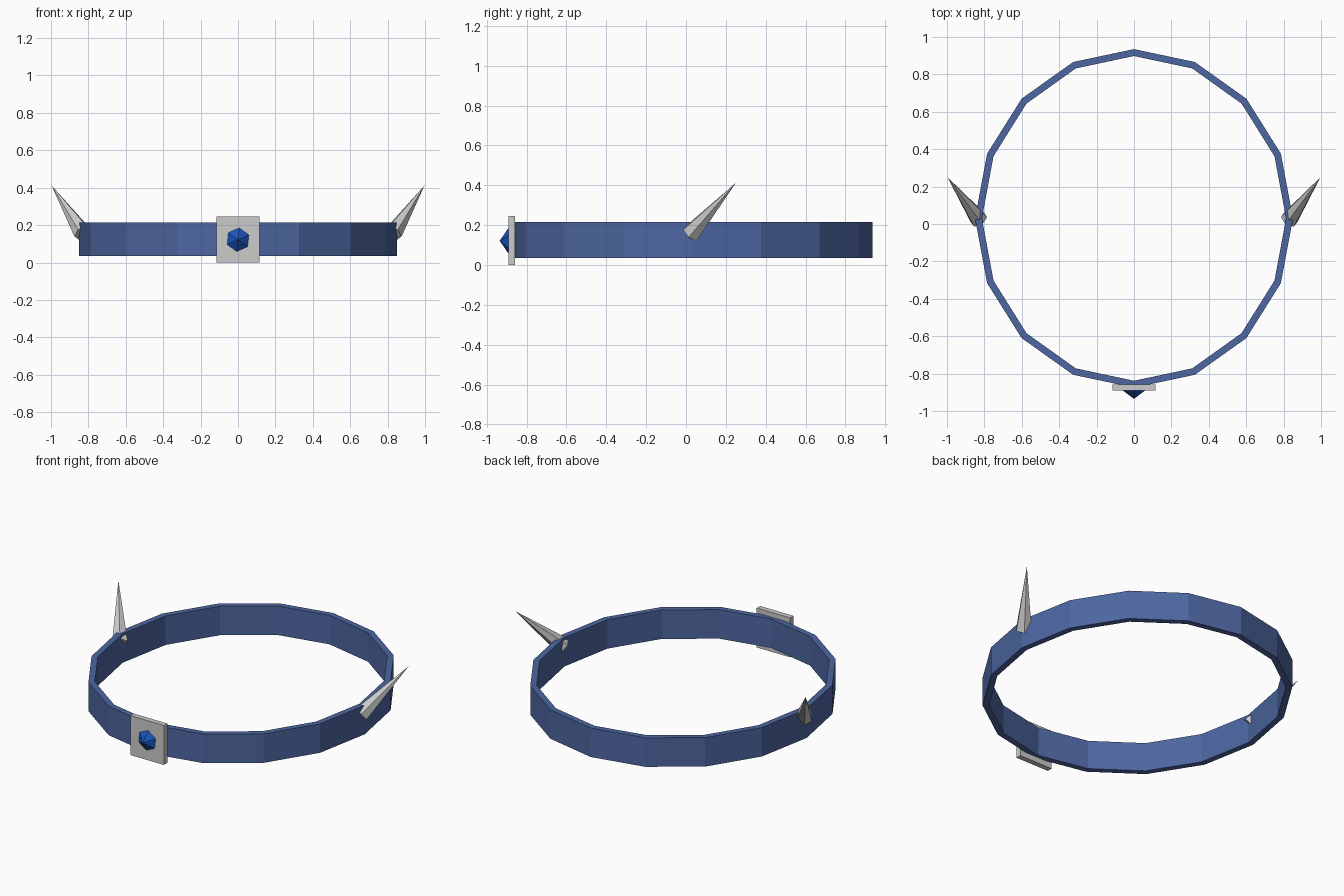
import bpy, bmesh, math
from mathutils import Vector, Matrix

if "Cube" in bpy.data.objects:
    bpy.data.objects.remove(bpy.data.objects["Cube"])


def material(name, rgb):
    m = bpy.data.materials.new(name)
    m.diffuse_color = (*rgb, 1)
    m.use_nodes = True
    m.node_tree.nodes["Principled BSDF"].inputs["Base Color"].default_value = m.diffuse_color
    return m


def finish(name, bm, mat=None):
    bmesh.ops.recalc_face_normals(bm, faces=bm.faces)
    me = bpy.data.meshes.new(name)
    bm.to_mesh(me)
    bm.free()
    ob = bpy.data.objects.new(name, me)
    bpy.context.collection.objects.link(ob)
    if mat:
        me.materials.append(mat)
    return ob


def cone(name, base, tip, radius, sides, spin=0, mat=None):
    base, tip = Vector(base), Vector(tip)
    d = tip - base
    bm = bmesh.new()
    bmesh.ops.create_cone(bm, cap_ends=True, segments=sides, radius1=radius, radius2=0,
                          depth=d.length,
                          matrix=Matrix.Translation((0, 0, d.length / 2)) @ Matrix.Rotation(spin, 4, 'Z'))
    bmesh.ops.remove_doubles(bm, verts=bm.verts, dist=1e-5)
    bm.transform(Matrix.Translation(base) @ d.to_track_quat('Z', 'Y').to_matrix().to_4x4())
    return finish(name, bm, mat)


band_blue = material("band_blue", (0.075, 0.135, 0.36))
gem_blue = material("gem_blue", (0.01, 0.09, 0.5))

# Slightly oval 16-sided band
SIDES = 16
bm = bmesh.new()
profile = [(0.85, 0.905, 0.035), (0.85, 0.905, 0.215), (0.813, 0.868, 0.215), (0.813, 0.868, 0.035)]
rings = []
for i in range(SIDES):
    a = 2 * math.pi * i / SIDES
    rings.append([bm.verts.new((rx * math.cos(a), 0.03 + ry * math.sin(a), z)) for rx, ry, z in profile])
for i in range(SIDES):
    p, q = rings[i], rings[(i + 1) % SIDES]
    for j in range(4):
        k = (j + 1) % 4
        bm.faces.new((p[j], q[j], q[k], p[k]))
finish("band", bm, band_blue)

# Front plate
bm = bmesh.new()
bmesh.ops.create_cube(bm, size=1, matrix=Matrix.Translation((0, -0.875, 0.1225))
                      @ Matrix.Diagonal((0.23, 0.033, 0.245, 1)))
finish("front_plate", bm)

# Six-sided pointed gem
cone("gem", (0, -0.885, 0.122), (0, -0.935, 0.122), 0.073, 6, math.radians(-6), gem_blue)

# Swept-back side spikes
for side, s in (("right", 1), ("left", -1)):
    cone("spike_" + side, (s * 0.83, 0.025, 0.158), (s * 0.997, 0.25, 0.412), 0.05, 6)
